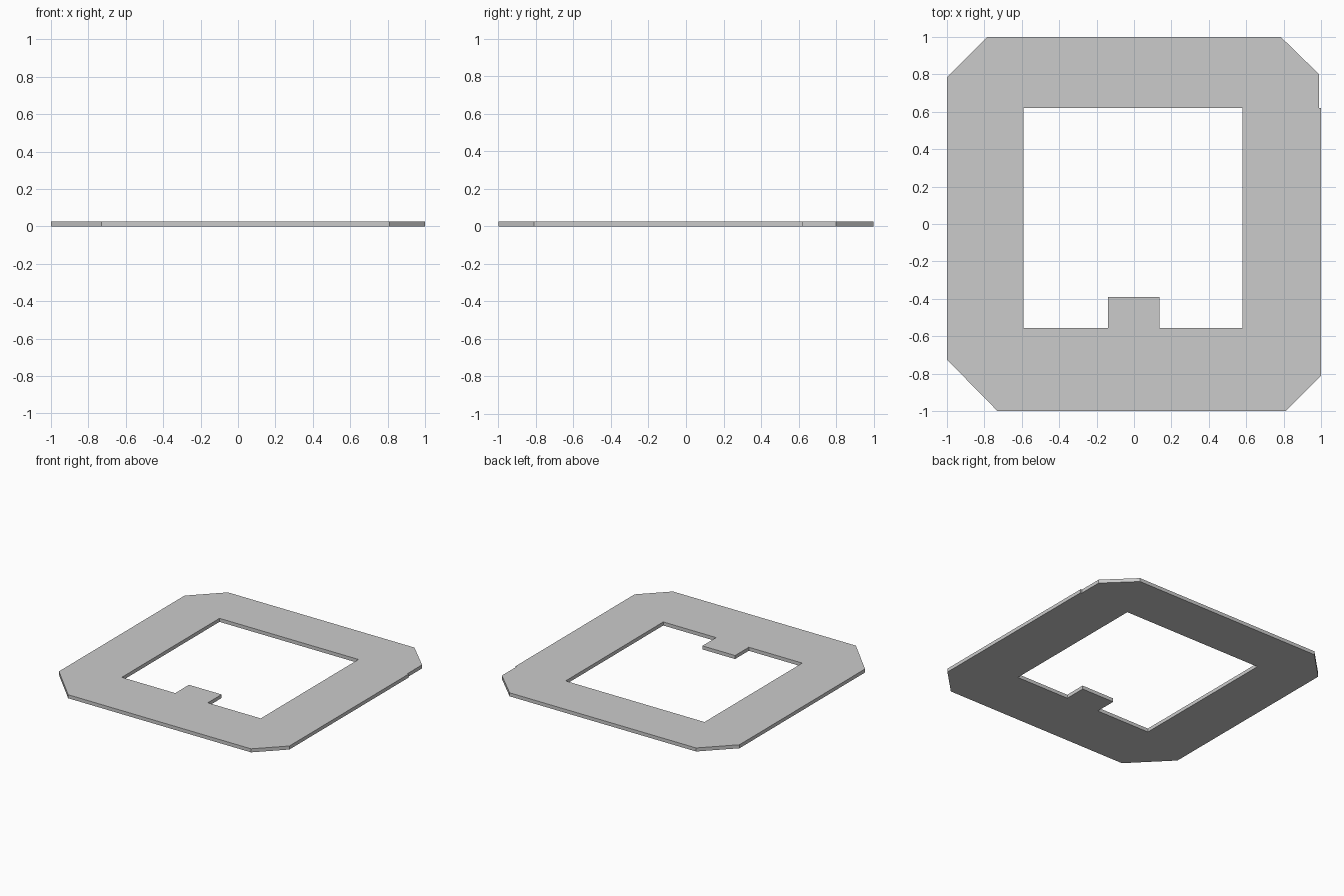
import bpy
import bmesh
from mathutils import Vector

if "Cube" in bpy.data.objects:
    bpy.data.objects.remove(bpy.data.objects["Cube"])

THICKNESS = 0.027

# Outer edge with clipped corners
OUTER = [(-0.73, -1), (0.81, -1), (1, -0.81), (1, 0.62), (0.99, 0.62),
         (0.99, 0.80), (0.785, 1), (-0.785, 1), (-1, 0.785), (-1, -0.725)]

# Central opening with the tab projecting from its front edge
OPENING = [(-0.59, -0.555), (-0.14, -0.555), (-0.14, -0.39), (0.135, -0.39),
           (0.135, -0.555), (0.58, -0.555), (0.58, 0.62), (-0.59, 0.62)]


def add_loop(bm, points):
    verts = [bm.verts.new((x, y, 0)) for x, y in points]
    return [bm.edges.new((v, verts[(i + 1) % len(verts)])) for i, v in enumerate(verts)]


# Flat frame: fill between the two outlines, then extrude upward
bm = bmesh.new()
edges = add_loop(bm, OUTER) + add_loop(bm, OPENING)
bmesh.ops.triangle_fill(bm, edges=edges, use_beauty=True, normal=Vector((0, 0, 1)))
top = bmesh.ops.extrude_face_region(bm, geom=bm.faces[:], use_keep_orig=True)
bmesh.ops.translate(bm, vec=(0, 0, THICKNESS),
                    verts=[g for g in top["geom"] if isinstance(g, bmesh.types.BMVert)])
bmesh.ops.recalc_face_normals(bm, faces=bm.faces[:])

mesh = bpy.data.meshes.new("frame_plate")
bm.to_mesh(mesh)
bm.free()
plate = bpy.data.objects.new("frame_plate", mesh)
bpy.context.collection.objects.link(plate)
